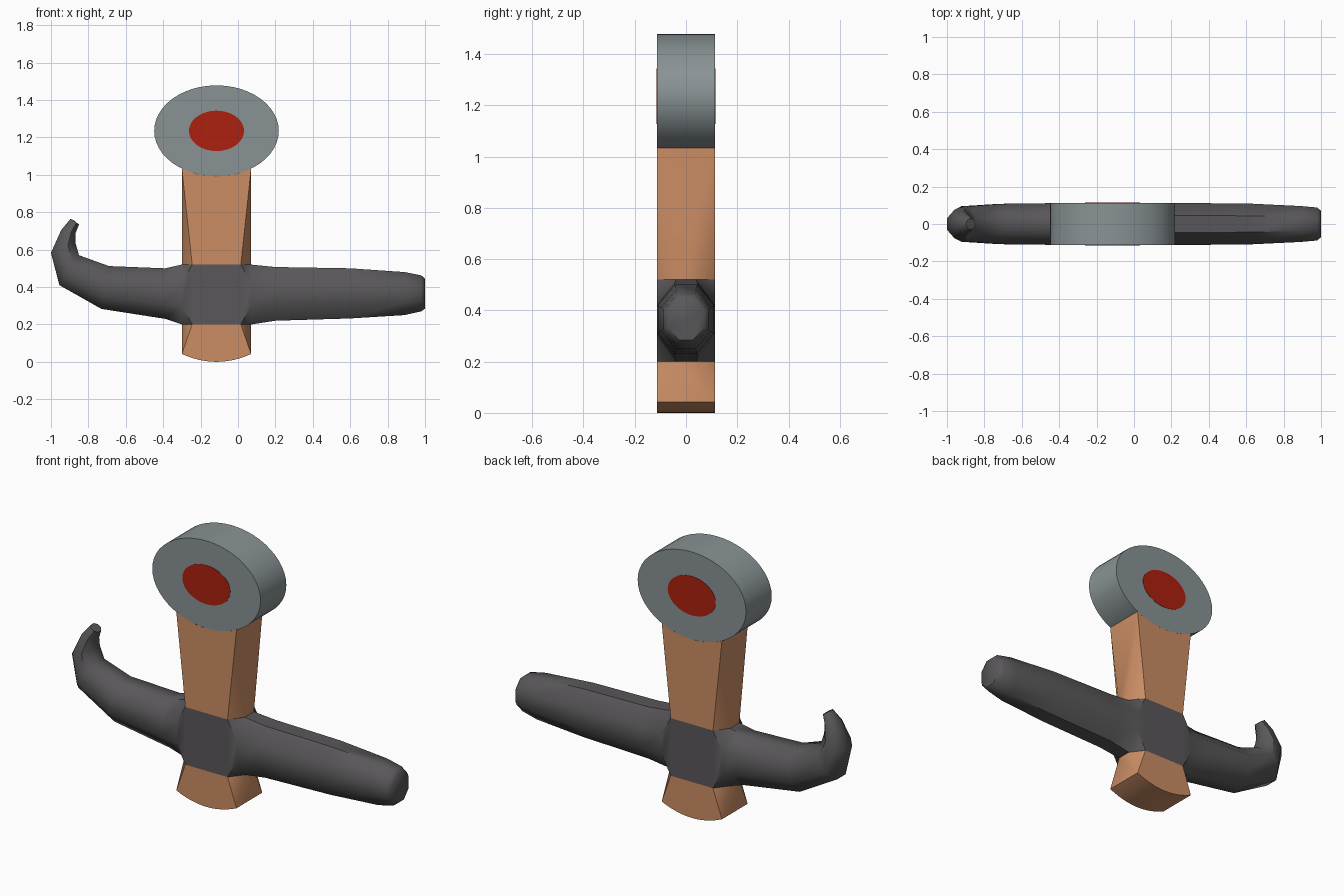
import bpy, bmesh, math
from mathutils import Vector

if "Cube" in bpy.data.objects:
    bpy.data.objects.remove(bpy.data.objects["Cube"])

CX, T = -0.115, 0.113      # hilt axis, half thickness
HW = 0.185                 # grip half width
RX, RZ, PZ = 0.333, 0.243, 1.235


def material(name, rgb):
    m = bpy.data.materials.new(name)
    m.diffuse_color = (*rgb, 1)
    m.use_nodes = True
    m.node_tree.nodes["Principled BSDF"].inputs["Base Color"].default_value = m.diffuse_color
    return m


LEATHER = material("leather", (0.60, 0.27, 0.13))
IRON = material("dark_iron", (0.10, 0.095, 0.10))
STEEL = material("steel", (0.25, 0.29, 0.30))
RED = material("red", (0.42, 0.015, 0.005))


def finish(bm, name, mat, angle=50):
    bmesh.ops.remove_doubles(bm, verts=bm.verts, dist=0.0005)
    bmesh.ops.recalc_face_normals(bm, faces=bm.faces)
    me = bpy.data.meshes.new(name)
    bm.to_mesh(me)
    bm.free()
    ob = bpy.data.objects.new(name, me)
    bpy.context.collection.objects.link(ob)
    me.materials.append(mat)
    bpy.ops.object.select_all(action='DESELECT')
    ob.select_set(True)
    bpy.context.view_layer.objects.active = ob
    bpy.ops.object.shade_smooth_by_angle(angle=math.radians(angle))
    return ob


def loft(bm, rings):
    vs = [[bm.verts.new(p) for p in r] for r in rings]
    for a, b in zip(vs, vs[1:]):
        n = len(a)
        for i in range(n):
            bm.faces.new((a[i], a[(i + 1) % n], b[(i + 1) % n], b[i]))
    return vs


# Grip: rectangular at the free end, chamfered where it meets the guard
N = 12


def grip_ring(flat, side, zf):
    us = [-1 + 2 * i / N for i in range(N + 1)]
    front = [(u * flat, -T) for u in us]
    pts = front + [(HW, -side), (HW, side)]
    pts += [(x, T) for x, _ in reversed(front)] + [(-HW, side), (-HW, -side)]
    return [(CX + x, y, zf(x)) for x, y in pts]


def grip(name, joint_z, end_z, cap):
    bm = bmesh.new()
    vs = loft(bm, [grip_ring(0.13, 0.04, lambda x: joint_z),
                   grip_ring(HW, T, end_z)])
    if cap:
        front, back = vs[1][:N + 1], vs[1][N + 3:2 * N + 4][::-1]
        for i in range(N):
            bm.faces.new((front[i], front[i + 1], back[i + 1], back[i]))
    finish(bm, name, LEATHER)


grip("grip_lower", 0.20, lambda x: 0.042 * (x / HW) ** 2, True)
grip("grip_upper", 0.52, lambda x: PZ - RZ * math.sqrt(1 - (x / RX) ** 2), False)

# Guard: octagonal sections (top x, top z, bottom x, bottom z, half depth, flat ratio)
sections = [
    (-0.855, 0.735, -0.875, 0.755, 0.012, 0.4),
    (-0.85, 0.735, -0.895, 0.765, 0.03, 0.4),
    (-0.868, 0.69, -0.945, 0.705, 0.052, 0.4),
    (-0.87, 0.64, -1.0, 0.583, 0.075, 0.4),
    (-0.85, 0.57, -0.955, 0.41, 0.095, 0.4),
    (-0.69, 0.512, -0.73, 0.283, 0.108, 0.4),
    (-0.39, 0.50, -0.39, 0.23, 0.112, 0.4),
    (-0.30, 0.52, -0.30, 0.20, T, 0.36),
    (-0.245, 0.52, -0.245, 0.20, T, 1.0),
    (0.015, 0.52, 0.015, 0.20, T, 1.0),
    (0.07, 0.52, 0.07, 0.20, T, 0.36),
    (0.20, 0.507, 0.20, 0.22, 0.112, 0.4),
    (0.60, 0.50, 0.60, 0.232, 0.110, 0.4),
    (0.89, 0.48, 0.89, 0.25, 0.096, 0.4),
    (0.98, 0.462, 0.98, 0.270, 0.088, 0.4),
    (1.0, 0.445, 1.0, 0.285, 0.07, 0.4),
]


def octagon(tx, tz, bx, bz, d, k):
    top, bot = Vector((tx, 0, tz)), Vector((bx, 0, bz))
    mid, up = (top + bot) / 2, (top - bot) / 2
    side = Vector((0, d, 0))
    corners = [(k, 1), (1, k), (1, -k), (k, -1), (-k, -1), (-1, -k), (-1, k), (-k, 1)]
    return [mid + side * a + up * b for a, b in corners]


bm = bmesh.new()
rings = loft(bm, [octagon(*s) for s in sections])
bm.faces.new(rings[0])
bm.faces.new(rings[-1])
finish(bm, "guard", IRON)


# Pommel disc and its inset on both faces
def ellipse(rx, rz, y, n=48):
    return [(CX + rx * math.cos(2 * math.pi * i / n), y,
             PZ + rz * math.sin(2 * math.pi * i / n)) for i in range(n)]


def elliptic_disc(name, rx, rz, y0, y1, mat):
    bm = bmesh.new()
    ends = loft(bm, [ellipse(rx, rz, y0), ellipse(rx, rz, y1)])
    bm.faces.new(ends[0])
    bm.faces.new(ends[1])
    finish(bm, name, mat)


elliptic_disc("pommel", RX, RZ, -T, T, STEEL)
for label, s in (("front", -1), ("back", 1)):
    elliptic_disc("pommel_inset_" + label, 0.147, 0.108, s * (T - 0.002), s * (T + 0.002), RED)
